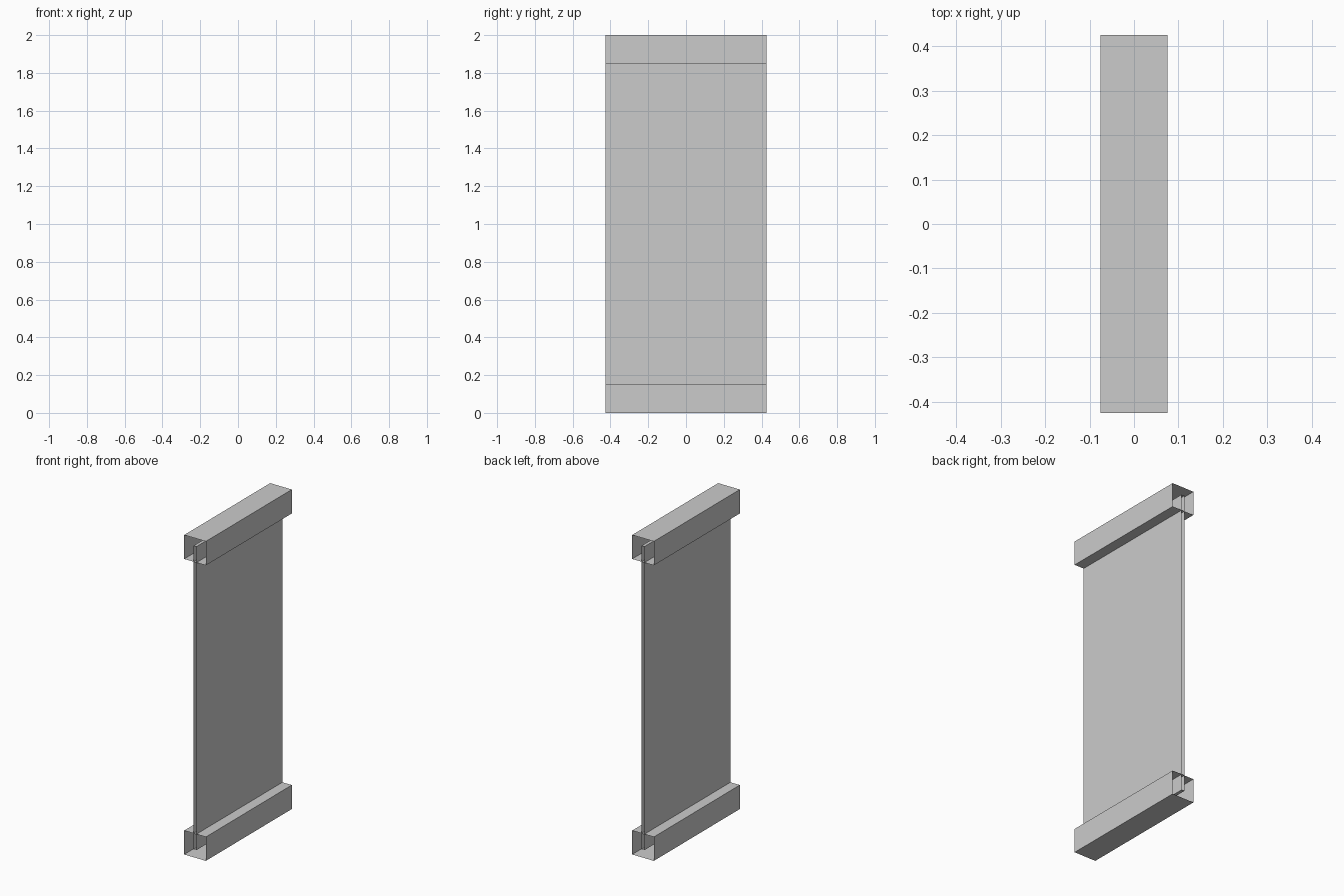
import bpy

if "Cube" in bpy.data.objects:
    bpy.data.objects.remove(bpy.data.objects["Cube"])

LENGTH = 0.85


def sleeve(name, width, z0, z1):
    """Rectangular tube running along y, open at both ends."""
    h, l = width / 2, LENGTH / 2
    profile = [(-h, z0), (h, z0), (h, z1), (-h, z1)]
    verts = [(x, y, z) for y in (-l, l) for x, z in profile]
    faces = [(i, (i + 1) % 4, (i + 1) % 4 + 4, i + 4) for i in range(4)]
    mesh = bpy.data.meshes.new(name)
    mesh.from_pydata(verts, [], faces)
    mesh.update()
    # profile runs counter-clockwise seen from the front, so flip if needed
    if mesh.polygons[0].normal.z > 0:
        mesh.flip_normals()
    obj = bpy.data.objects.new(name, mesh)
    bpy.context.collection.objects.link(obj)
    return obj


# Square hollow flanges at the bottom and top
sleeve("bottom_flange", 0.15, 0.0, 0.15)
sleeve("top_flange", 0.15, 1.85, 2.0)

# Thin web that reaches into both flanges
sleeve("web", 0.02, 0.05, 1.95)
